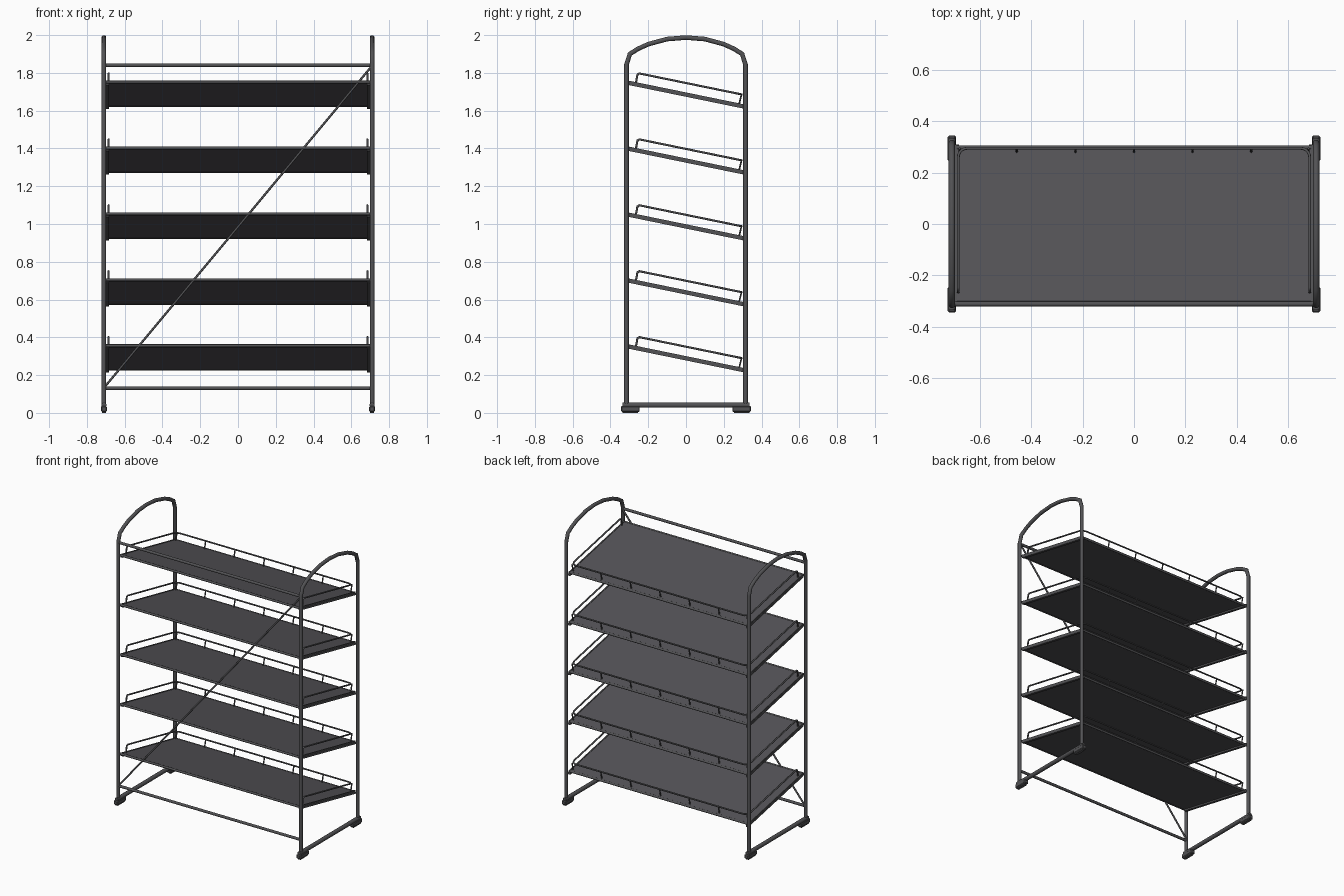
import bpy, bmesh, math
from mathutils import Vector, Matrix

if "Cube" in bpy.data.objects:
    bpy.data.objects.remove(bpy.data.objects["Cube"])


def material(name, rgb):
    m = bpy.data.materials.new(name)
    m.diffuse_color = (*rgb, 1)
    m.use_nodes = True
    m.node_tree.nodes["Principled BSDF"].inputs["Base Color"].default_value = m.diffuse_color
    return m


STEEL = material("dark grey steel", (0.085, 0.085, 0.09))
PANEL = material("grey shelf panel", (0.09, 0.088, 0.097))


def finish(name, bm, mat, smooth=False):
    bmesh.ops.recalc_face_normals(bm, faces=bm.faces)
    for f in bm.faces:
        f.smooth = smooth
    me = bpy.data.meshes.new(name)
    bm.to_mesh(me)
    bm.free()
    me.materials.append(mat)
    ob = bpy.data.objects.new(name, me)
    bpy.context.collection.objects.link(ob)
    if smooth:
        bpy.ops.object.select_all(action='DESELECT')
        ob.select_set(True)
        bpy.context.view_layer.objects.active = ob
        bpy.ops.object.shade_smooth_by_angle(angle=math.radians(46))
    return ob


def sweep(bm, pts, r, sides=10):
    """Add a capped round tube along a path, mitred at the bends."""
    pts = [Vector(p) for p in pts]
    rings = []
    d = (pts[1] - pts[0]).normalized()
    side = d.orthogonal().normalized()
    ring = [pts[0] + Matrix.Rotation(2 * math.pi * i / sides, 3, d) @ side * r
            for i in range(sides)]
    rings.append([bm.verts.new(v) for v in ring])
    for k in range(1, len(pts)):
        d = (pts[k] - pts[k - 1]).normalized()
        n = d
        if k < len(pts) - 1:
            n = (d + (pts[k + 1] - pts[k]).normalized()).normalized()
        ring = [v + d * ((pts[k] - v).dot(n) / d.dot(n)) for v in ring]
        rings.append([bm.verts.new(v) for v in ring])
    for a, b in zip(rings, rings[1:]):
        for i in range(sides):
            j = (i + 1) % sides
            bm.faces.new((a[i], a[j], b[j], b[i]))
    bm.faces.new(rings[0])
    bm.faces.new(rings[-1])


def tubes(name, paths, r, sides=10):
    bm = bmesh.new()
    for p in paths:
        sweep(bm, p, r, sides)
    return finish(name, bm, STEEL, True)


def prism(bm, profile, x0, x1):
    """Extrude a (y, z) outline along x."""
    a = [bm.verts.new((x0, y, z)) for y, z in profile]
    b = [bm.verts.new((x1, y, z)) for y, z in profile]
    bm.faces.new(a)
    bm.faces.new(b)
    for i in range(len(a)):
        j = (i + 1) % len(a)
        bm.faces.new((a[i], a[j], b[j], b[i]))


# Arched end frames with base bars and feet
half_arch = [(0.315, 0.045), (0.315, 1.845), (0.297, 1.9), (0.255, 1.927),
             (0.2, 1.952), (0.1, 1.979), (0, 1.987)]
arch = [(-y, z) for y, z in half_arch] + half_arch[-2::-1]
for label, sx in (("left", -1), ("right", 1)):
    x = 0.71 * sx
    tubes(label + "_end_frame", [[(x, y, z) for y, z in arch]], 0.0125, 12)
    tubes(label + "_base_bar", [[(x, -0.335, 0.041), (x, 0.335, 0.041)]], 0.014, 12)
    for end, sy in (("front", -1), ("back", 1)):
        bm = bmesh.new()
        prism(bm, [(sy * 0.245, 0.006), (sy * 0.345, 0.006),
                   (sy * 0.345, 0.036), (sy * 0.245, 0.036)], x - 0.016, x + 0.016)
        bmesh.ops.bevel(bm, geom=bm.edges[:], offset=0.005, segments=1,
                        affect='EDGES')
        prism(bm, [(sy * 0.255, 0.0), (sy * 0.335, 0.0),
                   (sy * 0.335, 0.008), (sy * 0.255, 0.008)], x - 0.01, x + 0.01)
        finish(f"{label}_{end}_foot", bm, STEEL)

# Front cross bars and diagonal brace
tubes("front_cross_bars", [[(-0.71, -0.312, z), (0.71, -0.312, z)]
                           for z in (0.13, 1.84)], 0.0095)
tubes("diagonal_brace", [[(-0.706, -0.308, 0.137), (0.706, -0.308, 1.833)]], 0.006, 8)

# Sloping shelves with edge channels and wire guard rails
SLOPE = -0.205
for n in range(5):
    base = 0.359 + 0.349 * n

    def at(y, dz=0.0):
        return base + SLOPE * (y + 0.3) + dz

    def slab(y0, y1, d0, d1):
        return [(y0, at(y0, d0)), (y1, at(y1, d0)), (y1, at(y1, d1)), (y0, at(y0, d1))]

    tag = f"shelf_{n + 1}"
    bm = bmesh.new()
    prism(bm, slab(-0.305, 0.3, -0.009, 0.0), -0.69, 0.69)
    finish(tag + "_panel", bm, PANEL)

    # Side channels
    bm = bmesh.new()
    for sx in (-1, 1):
        prism(bm, slab(-0.305, 0.31, -0.02, -0.007), sx * 0.682, sx * 0.7)
        prism(bm, slab(-0.305, 0.31, -0.009, 0.003), sx * 0.69, sx * 0.698)
    finish(tag + "_side_channels", bm, STEEL)

    # Front and back edge tubes
    tubes(tag + "_edge_tubes", [[(-0.7, y, at(y, -0.005)), (0.7, y, at(y, -0.005))]
                                for y in (-0.307, 0.298)], 0.008, 8)

    # Guard rail running round both ends and the back
    half = [(0.685, -0.265, at(-0.265)), (0.685, -0.257, at(-0.257, 0.045)),
            (0.685, -0.247, at(-0.247, 0.053))]
    for i in range(6):
        a = math.radians(18 * i)
        y = 0.26 + 0.035 * math.sin(a)
        half.append((0.65 + 0.035 * math.cos(a), y, at(y, 0.053)))
    rail = half + [(-x, y, z) for x, y, z in reversed(half)]
    posts = [[(x, 0.281, at(0.281, -0.002)), (x, 0.294, at(0.294, 0.053))]
             for x in (-0.68, -0.457, -0.2285, 0, 0.2285, 0.457, 0.68)]
    tubes(tag + "_guard_rail", [rail], 0.0055, 8)
    tubes(tag + "_rail_posts", posts, 0.0045, 6)
